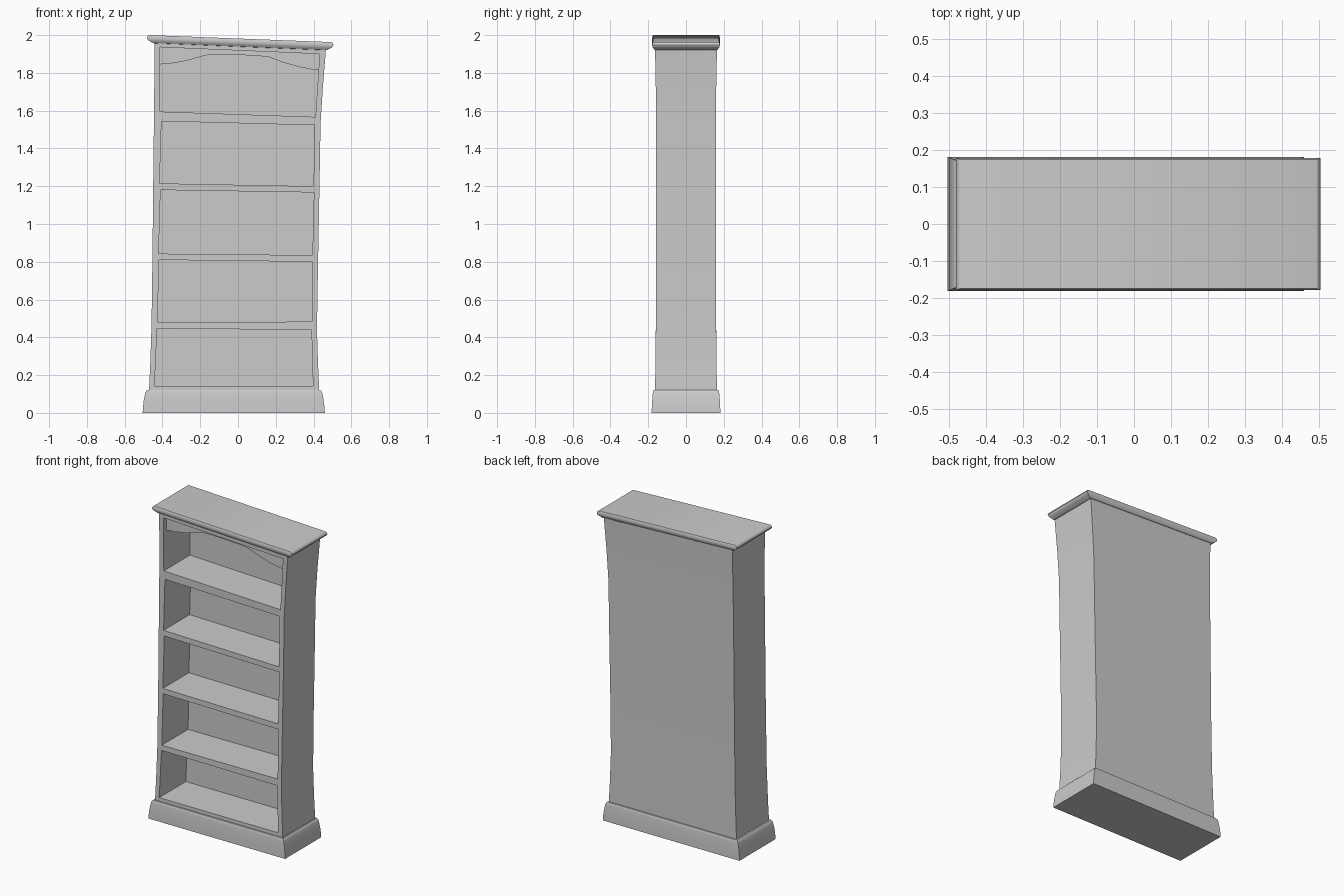
import bpy, bmesh
from math import radians


def loft(name, rings):
    """Closed solid through a stack of rings with equal point counts."""
    bm = bmesh.new()
    vs = [[bm.verts.new(p) for p in r] for r in rings]
    n = len(rings[0])
    for a, b in zip(vs, vs[1:]):
        for i in range(n):
            j = (i + 1) % n
            bm.faces.new((a[i], a[j], b[j], b[i]))
    bm.faces.new(vs[0])
    bm.faces.new(vs[-1])
    bmesh.ops.recalc_face_normals(bm, faces=bm.faces)
    me = bpy.data.meshes.new(name)
    bm.to_mesh(me)
    bm.free()
    ob = bpy.data.objects.new(name, me)
    bpy.context.collection.objects.link(ob)
    return ob


def ring(xl, xr, hy, zl, zr):
    return [(xl, -hy, zl), (xr, -hy, zr), (xr, hy, zr), (xl, hy, zl)]


def prism(name, outline, y0, y1):
    """Extrude a front-view outline through the depth."""
    return loft(name, [[(x, y, z) for x, z in outline] for y in (y0, y1)])


def activate(ob):
    bpy.ops.object.select_all(action='DESELECT')
    ob.select_set(True)
    bpy.context.view_layer.objects.active = ob


# Carcass: crooked flared case
body = loft("bookcase_body", [ring(*r) for r in (
    (-0.472, 0.431, 0.164, 0.10, 0.10),
    (-0.465, 0.424, 0.162, 0.25, 0.25),
    (-0.458, 0.418, 0.160, 0.45, 0.44),
    (-0.453, 0.424, 0.158, 0.82, 0.81),
    (-0.449, 0.431, 0.158, 1.20, 1.18),
    (-0.445, 0.437, 0.158, 1.56, 1.53),
    (-0.443, 0.449, 0.160, 1.75, 1.72),
    (-0.442, 0.466, 0.164, 1.965, 1.93))])

# Shelf openings: bottom left, bottom right, top right, top left
openings = (
    ((-0.442, 0.143), (0.397, 0.143), (0.389, 0.44), (-0.428, 0.446)),
    ((-0.426, 0.48), (0.392, 0.483), (0.394, 0.80), (-0.418, 0.81)),
    ((-0.420, 0.843), (0.394, 0.835), (0.402, 1.167), (-0.410, 1.18)),
    ((-0.415, 1.215), (0.400, 1.20), (0.405, 1.523), (-0.405, 1.544)),
    ((-0.413, 1.595), (0.410, 1.567), (0.432, 1.90), (-0.413, 1.936)))
for o in openings:
    cutter = prism("opening_cutter", o, -0.3, 0.105)
    cutter.hide_render = True
    activate(body)
    mod = body.modifiers.new("opening", 'BOOLEAN')
    mod.operation = 'DIFFERENCE'
    mod.solver = 'EXACT'
    mod.object = cutter
    bpy.ops.object.modifier_apply(modifier=mod.name)
    bpy.data.objects.remove(cutter)

# Arched valance inside the top opening
prism("arched_valance", (
    (-0.418, 1.94), (-0.418, 1.845), (-0.36, 1.849), (-0.28, 1.863),
    (-0.21, 1.882), (-0.15, 1.898), (-0.08, 1.898), (0.08, 1.892),
    (0.16, 1.885), (0.24, 1.855), (0.32, 1.832), (0.38, 1.82),
    (0.432, 1.813), (0.437, 1.905)), -0.132, -0.112)

# Plinth: bulging profile of (inset, height)
plinth = loft("plinth", [ring(-0.505 + i, 0.46 - i, 0.182 - 0.45 * i, z, z) for i, z in (
    (0, 0), (0.002, 0.03), (0.006, 0.065), (0.011, 0.09), (0.014, 0.105),
    (0.018, 0.114), (0.024, 0.12), (0.032, 0.121))])

# Cornice: tilted moulding, profile of (inset, drop below the top)
cornice_rings = []
for i, d in ((0.036, 0.043), (0.031, 0.042), (0.025, 0.038), (0.016, 0.033),
             (0.008, 0.028), (0.002, 0.022), (0, 0.015), (0.003, 0.007),
             (0.007, 0.002), (0.012, 0)):
    cornice_rings.append(ring(-0.482 + i, 0.505 - i, 0.179 - 0.4 * i, 2.0 - d, 1.963 - d))
cornice = loft("cornice", cornice_rings)

for ob in (body, plinth, cornice):
    activate(ob)
    bpy.ops.object.shade_smooth_by_angle(angle=radians(30))
